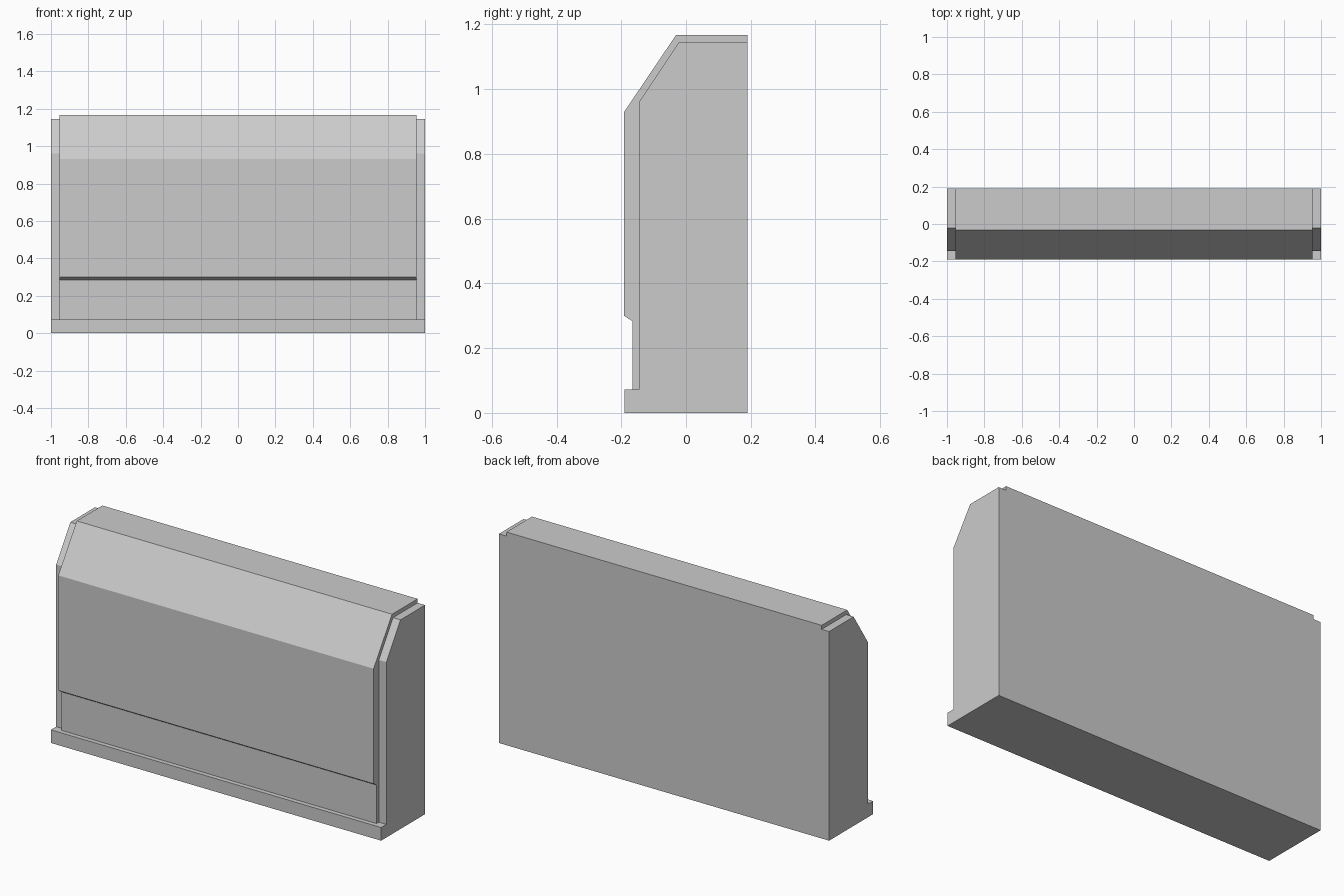
import bpy
import bmesh

cube = bpy.data.objects.get("Cube")
if cube:
    bpy.data.objects.remove(cube, do_unlink=True)

grey = bpy.data.materials.new("plain grey")
grey.use_nodes = True
colour = (0.6, 0.6, 0.6, 1)
grey.diffuse_color = colour
grey.node_tree.nodes["Principled BSDF"].inputs["Base Color"].default_value = colour


def extrude_profile(name, profile, half_width):
    """Extrude a (y, z) side profile symmetrically along x."""
    bm = bmesh.new()
    face = bm.faces.new([bm.verts.new((-half_width, y, z)) for y, z in profile])
    new = bmesh.ops.extrude_face_region(bm, geom=[face])["geom"]
    verts = [v for v in new if isinstance(v, bmesh.types.BMVert)]
    bmesh.ops.translate(bm, verts=verts, vec=(2 * half_width, 0, 0))
    bmesh.ops.recalc_face_normals(bm, faces=bm.faces)
    mesh = bpy.data.meshes.new(name)
    bm.to_mesh(mesh)
    bm.free()
    mesh.materials.append(grey)
    obj = bpy.data.objects.new(name, mesh)
    bpy.context.collection.objects.link(obj)
    return obj


back, base_top = 0.19, 0.072

# Full-width body with the projecting plinth and sloped shoulder
shoulder = [(-0.145, base_top), (-0.145, 0.96), (-0.022, 1.145), (back, 1.145)]
extrude_profile("body_and_plinth",
                [(back, 0), (-0.19, 0), (-0.19, base_top)] + shoulder, 1.0)

# Raised cover wrapped over the front, slope and top, recessed near the foot
outer = [(back, 1.167), (-0.031, 1.167), (-0.191, 0.93), (-0.191, 0.3),
         (-0.165, 0.283), (-0.165, base_top)]
extrude_profile("raised_front_cover", shoulder + outer, 0.955)
